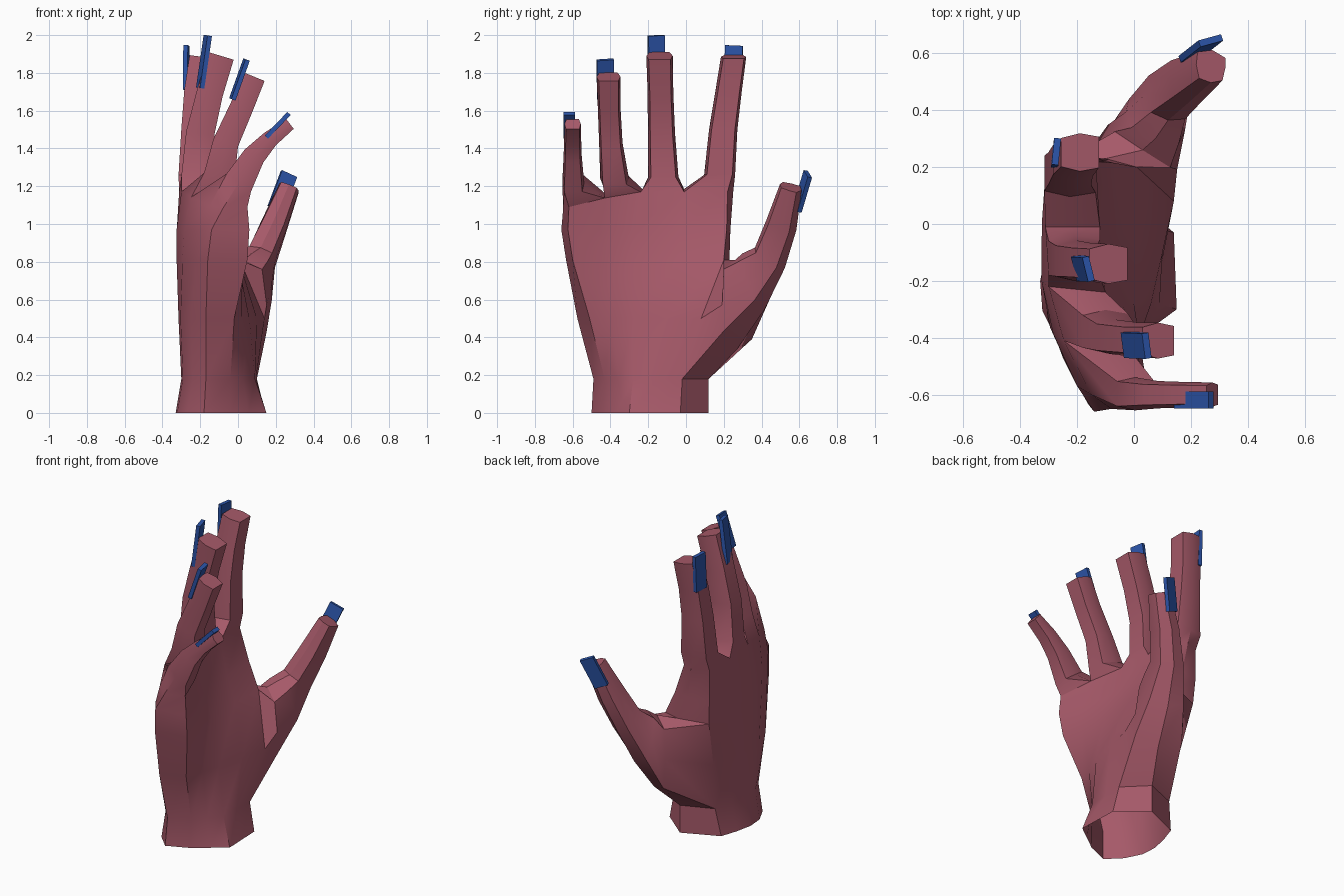
import bpy, bmesh, math
from mathutils import Vector

if "Cube" in bpy.data.objects:
    bpy.data.objects.remove(bpy.data.objects["Cube"])


def material(name, color):
    m = bpy.data.materials.new(name)
    m.diffuse_color = color
    m.use_nodes = True
    m.node_tree.nodes["Principled BSDF"].inputs["Base Color"].default_value = m.diffuse_color
    return m


skin = material("skin", (0.38, 0.10, 0.14, 1))
blue = material("nail_blue", (0.025, 0.09, 0.40, 1))


def finish(bm, name, mat):
    bmesh.ops.recalc_face_normals(bm, faces=bm.faces)
    me = bpy.data.meshes.new(name)
    bm.to_mesh(me)
    bm.free()
    ob = bpy.data.objects.new(name, me)
    bpy.context.collection.objects.link(ob)
    me.materials.append(mat)
    return ob


def bridge(bm, a, b, skip=()):
    for i in range(len(a)):
        j = (i + 1) % len(a)
        if i not in skip:
            bm.faces.new((a[i], a[j], b[j], b[i]))


def grow(bm, base, rows, section):
    """Extend a base ring of verts into a digit; rows: centre, side vector, depth."""
    mid = sum((v.co for v in base), Vector()) / len(base)
    pts = [mid] + [r[0] for r in rows]
    ring = base
    for i, (c, side, depth) in enumerate(rows, 1):
        t = (pts[min(i + 1, len(pts) - 1)] - pts[i - 1]).normalized()
        palmward = side.cross(t).normalized() * depth
        new = [bm.verts.new(c + side * u + palmward * v) for u, v in section]
        bridge(bm, ring, new)
        ring = new
    bm.faces.new(ring)


# palm outline per level: back (index, middle, little), little edge,
# palm side (little, middle, index), index edge
levels = [
    (0.0, [(-.27, .02), (-.33, -.2), (-.27, -.41), (-.18, -.5), (-.04, -.44), (.15, -.3), (.14, -.03), (-.04, .12)]),
    (0.18, [(-.24, .04), (-.3, -.2), (-.24, -.41), (-.17, -.49), (-.04, -.43), (.09, -.28), (.1, -.02), (-.04, .12)]),
    (0.5, [(-.27, .1), (-.315, -.18), (-.25, -.47), (-.17, -.575), (-.02, -.51), (.06, -.28), (.14, .08), (-.06, .2)]),
    (0.81, [(-.3, .19), (-.325, -.2), (-.22, -.53), (-.16, -.635), (.05, -.6), (.0, -.28), (.01, .2), (-.1, .23)]),
    (0.97, [(-.31, .2), (-.325, -.2), (-.2, -.57), (-.14, -.66), (.06, -.625), (-.04, -.28), (-.07, .215), (-.18, .235)]),
    (1.17, [(-.31, .2), (-.3, -.22), (-.15, -.6), (-.08, -.65), (.05, -.62), (-.1, -.24), (-.14, .22), (-.21, .25)]),
]
bm = bmesh.new()
rings = []
for z, outline in levels:
    a, b, c, d, e, f, g, h = [Vector((x, y, z)) for x, y in outline]
    out = Vector((-.022, 0, 0))
    ring = [a, (a + b) / 2 + out * .3, b, (b + c) / 2 + out, c, d,
            e, (e + f) / 2, f, (f + g) / 2, g, h]
    if z > 1:                       # webs drop towards the little finger
        for p in ring:
            p.z -= max(0, -.3 - p.y) * .25
    rings.append([bm.verts.new(p) for p in ring])
for i, (r, s) in enumerate(zip(rings, rings[1:])):
    bridge(bm, r, s, skip=(10, 11) if i in (1, 2) else ())   # gap for the thumb

# finger roots share web points on the top ring
top = rings[-1]
back, front = top[4::-1], top[6:11]
web = [top[5]] + [bm.verts.new((back[i].co + front[i].co) / 2 + Vector((0, 0, .015)))
                  for i in (1, 2, 3)] + [top[11]]
SECTION = [(-.82, 1), (.82, 1), (1, 0), (.75, -1), (-.75, -1), (-1, 0)]

# rows: x, y, z, half width, half depth
fingers = [
    [(.005, -.597, 1.22, .058, .08), (.085, -.6, 1.36, .048, .06),
     (.17, -.6, 1.45, .045, .045), (.275, -.6, 1.53, .043, .033)],
    [(-.1, -.378, 1.24, .076, .085), (-.065, -.398, 1.43, .062, .068),
     (.02, -.407, 1.62, .06, .062), (.085, -.41, 1.78, .063, .06)],
    [(-.21, -.12, 1.25, .08, .09), (-.2, -.13, 1.48, .072, .075),
     (-.15, -.135, 1.69, .068, .07), (-.09, -.14, 1.89, .07, .07)],
    [(-.225, .178, 1.26, .082, .09), (-.225, .197, 1.5, .075, .075),
     (-.215, .225, 1.7, .07, .07), (-.19, .252, 1.885, .067, .067)],
]
for i, rows in enumerate(fingers):
    base = [front[i], front[i + 1], web[i + 1], back[i + 1], back[i], web[i]]
    grow(bm, base, [(Vector(r[:3]), Vector((0, r[3], 0)), r[4]) for r in rows], SECTION)

# thumb grows from the gap; rows: x, outer y/z, inner y/z, half depth
thumb = [(.03, .28, .34, .26, .81, .145), (.075, .42, .55, .30, .845, .11),
         (.12, .525, .77, .365, .875, .08), (.19, .585, .97, .425, 1.02, .07),
         (.27, .612, 1.18, .497, 1.21, .055)]
low, mid, high = rings[1:4]
base = [low[10], low[11], low[0], mid[0], high[0], high[11], high[10], mid[10]]
rows = [(Vector((x, (oy + iy) / 2, (oz + iz) / 2)),
         Vector((0, oy - iy, oz - iz)) / 2, dp) for x, oy, oz, iy, iz, dp in thumb]
grow(bm, base, rows,
     [(.6, 1), (1, .1), (.8, -.9), (0, -1), (-.8, -.8), (-1, 0), (-.8, .8), (0, 1)])

hand = finish(bm, "hand", skin)
bpy.context.view_layer.objects.active = hand
hand.select_set(True)
bpy.ops.object.shade_smooth_by_angle(angle=math.radians(30))


def nail(name, start, end, half_width, across, thick=.012):
    a, b = Vector(start), Vector(end)
    t = (b - a).normalized()
    side = Vector(across)
    side = (side - t * side.dot(t)).normalized() * half_width
    up = side.cross(t).normalized() * thick
    nb = bmesh.new()
    r = [[nb.verts.new(p + s) for s in (side + up, up - side, -side - up, side - up)]
         for p in (a, b)]
    bridge(nb, *r)
    nb.faces.new(r[0])
    nb.faces.new(r[1])
    return finish(nb, name, blue)


# nails
nail("index_nail", (-.275, .245, 1.71), (-.273, .255, 1.945), .047, (.1, 1, 0))
nail("middle_nail", (-.2, -.155, 1.72), (-.16, -.158, 1.998), .044, (-.25, 1, 0))
nail("ring_nail", (-.03, -.425, 1.66), (.045, -.428, 1.87), .045, (-.15, 1, 0))
nail("little_nail", (.15, -.618, 1.46), (.27, -.618, 1.585), .03, (0, 1, 0))
nail("thumb_nail", (.2, .59, 1.08), (.27, .645, 1.265), .045, (.9, .25, -.4))
